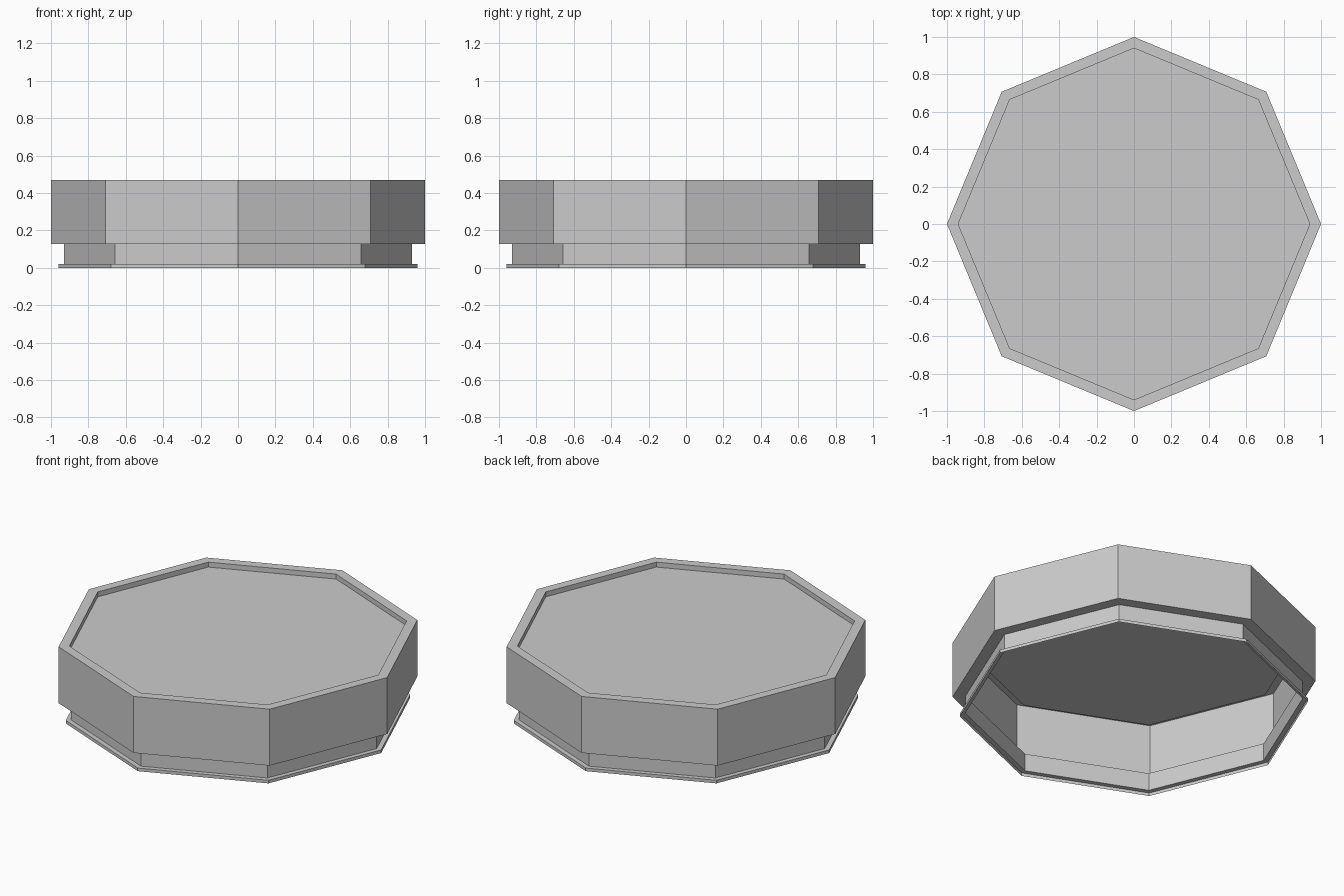
import bpy
import bmesh
from math import cos, sin, pi

SIDES = 8

cube = bpy.data.objects.get("Cube")
if cube:
    bpy.data.objects.remove(cube, do_unlink=True)

grey = bpy.data.materials.new("plain_grey")
grey.use_nodes = True
colour = (0.6, 0.6, 0.6, 1)
grey.diffuse_color = colour
grey.node_tree.nodes["Principled BSDF"].inputs["Base Color"].default_value = colour


def ring(bm, radius, z):
    """One octagonal loop with a corner on each axis."""
    return [bm.verts.new((radius * cos(2 * pi * i / SIDES),
                          radius * sin(2 * pi * i / SIDES), z))
            for i in range(SIDES)]


def shell(name, profile, capped=False):
    """Thin octagonal shell through (radius, height) points, from the top inward edge down."""
    bm = bmesh.new()
    loops = [ring(bm, r, z) for r, z in profile]
    if capped:
        bm.faces.new(loops[0])
    for a, b in zip(loops, loops[1:]):
        for i in range(SIDES):
            j = (i + 1) % SIDES
            bm.faces.new((a[i], b[i], b[j], a[j]))
    mesh = bpy.data.meshes.new(name)
    bm.to_mesh(mesh)
    bm.free()
    mesh.materials.append(grey)
    obj = bpy.data.objects.new(name, mesh)
    bpy.context.collection.objects.link(obj)
    return obj


# Recessed top panel, raised rim, outer wall and the step beneath it
shell("lid_body", [(0.94, 0.438), (0.94, 0.468), (1.0, 0.468),
                   (1.0, 0.126), (0.93, 0.126)], capped=True)

# Narrow neck, open underneath
shell("neck", [(0.93, 0.126), (0.93, 0.019)])

# Thin flange with a short skirt around the open bottom
shell("bottom_flange", [(0.93, 0.019), (0.96, 0.019), (0.96, 0.0)])
